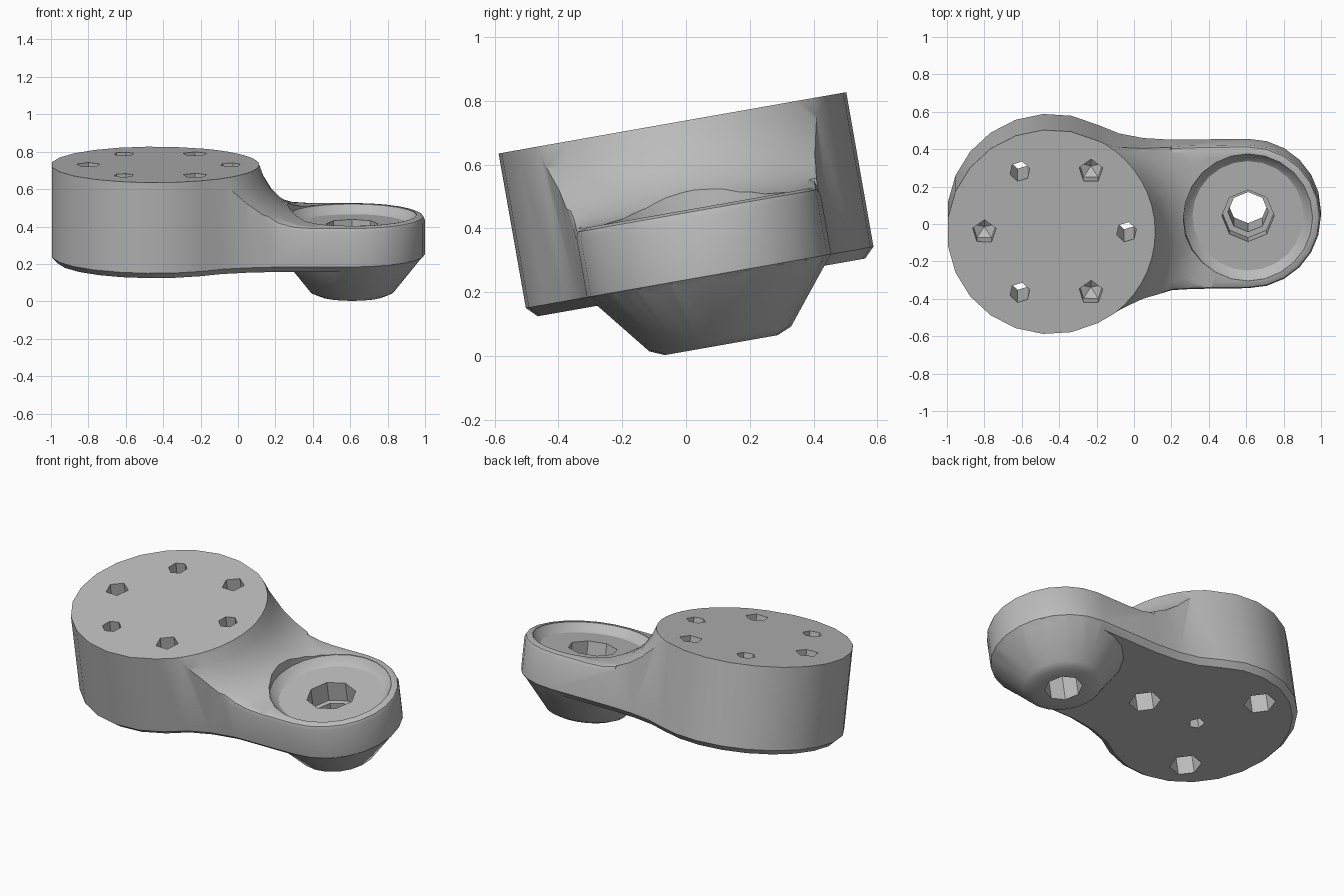
import bpy, bmesh, math
from mathutils import Matrix, Vector

if "Cube" in bpy.data.objects:
    bpy.data.objects.remove(bpy.data.objects["Cube"], do_unlink=True)

TILT = math.radians(10)
DISC = Vector((-0.445, 0.085))
HUB = Vector((0.61, 0.115))
BOLTS = Vector((-0.42, 0.085))
BOTTOM, TOP, CHAMFER = 0.203, 0.727, 0.032


def make_object(name, bm):
    bmesh.ops.recalc_face_normals(bm, faces=bm.faces)
    mesh = bpy.data.meshes.new(name)
    bm.to_mesh(mesh)
    bm.free()
    obj = bpy.data.objects.new(name, mesh)
    bpy.context.collection.objects.link(obj)
    return obj


def lathe(name, profile, centre, sides, turn=0.0):
    """Solid of revolution; the profile starts and ends on the axis."""
    bm = bmesh.new()
    rings = []
    for r, z in profile:
        count = sides if r > 0 else 1
        rings.append([bm.verts.new((centre.x + r * math.cos(turn + math.tau * i / sides),
                                    centre.y + r * math.sin(turn + math.tau * i / sides), z))
                      for i in range(count)])
    for a, b in zip(rings, rings[1:]):
        for i in range(sides):
            j = (i + 1) % sides
            face = [a[i % len(a)], a[j % len(a)], b[j % len(b)], b[i % len(b)]]
            bm.faces.new(list(dict.fromkeys(face)))
    return make_object(name, bm)


def combine(target, tool, operation):
    mod = target.modifiers.new("combine", 'BOOLEAN')
    mod.operation, mod.solver, mod.object = operation, 'EXACT', tool
    bpy.context.view_layer.objects.active = target
    bpy.ops.object.modifier_apply(modifier=mod.name)
    bpy.data.objects.remove(tool, do_unlink=True)


def arc(centre, radius, start, end, steps):
    return [centre + radius * Vector((math.cos(a), math.sin(a)))
            for a in (math.radians(start + (end - start) * i / steps) for i in range(steps + 1))]


# Plan outline: large disc, waisted sides, rounded small end
waist = [(-0.08, 0.095, 0.438), (0.05, 0.103, 0.405), (0.2, 0.11, 0.389)]
outline = arc(DISC, 0.555, 63, 297, 15)
outline += [Vector((x, c - h)) for x, c, h in waist]
outline += arc(HUB, 0.389, -90, 90, 12)
outline += [Vector((x, c + h)) for x, c, h in reversed(waist)]

# Arm body: outline extruded with a chamfered underside
bm = bmesh.new()
n = len(outline)
levels = []
for inset, z in ((CHAMFER, BOTTOM), (0, BOTTOM + CHAMFER), (0, TOP)):
    ring = []
    for i, p in enumerate(outline):
        along = (outline[(i + 1) % n] - outline[i - 1]).normalized()
        q = p + inset * Vector((-along.y, along.x))
        ring.append(bm.verts.new((q.x, q.y, z)))
    levels.append(ring)
for a, b in zip(levels, levels[1:]):
    for i in range(n):
        j = (i + 1) % n
        bm.faces.new((a[i], a[j], b[j], b[i]))
bm.faces.new(levels[0])
bm.faces.new(levels[-1])
body = make_object("swivel_arm", bm)

# Concave sweep from the disc down to the thin end
sweep = [(0, 1.0), (2, 1.0), (2, 0.45), (0.92, 0.45), (0.83, 0.457), (0.76, 0.478),
         (0.69, 0.52), (0.63, 0.58), (0.585, 0.655), (0.558, TOP + 0.001), (0, TOP + 0.001)]
combine(body, lathe("sweep_cutter", sweep, DISC, 48), 'DIFFERENCE')

# Soften the upper edge of the thin end
bm = bmesh.new()
bm.from_mesh(body.data)
rim = [e for e in bm.edges if len(e.link_faces) == 2 and e.calc_face_angle(0) > 0.7
       and all(v.co.x > 0.15 and 0.42 < v.co.z < 0.6 for v in e.verts)]
bmesh.ops.bevel(bm, geom=rim, offset=0.028, segments=2, profile=0.5, affect='EDGES')
bm.to_mesh(body.data)
bm.free()

# Conical boss below the thin end
boss = [(0, 0.3), (0.34, 0.3), (0.383, 0.23), (0.226, 0.034), (0.18, 0.014), (0, 0.014)]
combine(body, lathe("boss", boss, HUB, 20), 'UNION')

# Dished seat and stepped bore
seat = [(0, 0.8), (0.355, 0.8), (0.345, 0.447), (0.32, 0.415), (0.297, 0.4), (0, 0.4)]
combine(body, lathe("seat_cutter", seat, HUB, 24), 'DIFFERENCE')
bore = [(0, 0.5), (0.14, 0.5), (0.14, 0.28), (0.108, 0.28), (0.108, -0.1), (0, -0.1)]
combine(body, lathe("bore_cutter", bore, HUB, 8), 'DIFFERENCE')

# Bolt circle: alternate through holes and blind holes with pointed ends
through = [(0, 0.9), (0.055, 0.9), (0.055, 0.34), (0.09, 0.34), (0.09, 0.1), (0, 0.1)]
blind = [(0, 0.9), (0.066, 0.9), (0.066, 0.6), (0, 0.56)]
for k in range(6):
    angle = k * math.tau / 6
    spot = BOLTS + 0.38 * Vector((math.cos(angle), math.sin(angle)))
    profile, sides = (blind, 5) if k % 2 else (through, 6)
    combine(body, lathe("bolt_cutter", profile, spot, sides, 0.3), 'DIFFERENCE')

# Small centre hole on the underside
centre_hole = [(0, 0.32), (0.045, 0.32), (0.045, 0.1), (0, 0.1)]
combine(body, lathe("centre_cutter", centre_hole, BOLTS, 5), 'DIFFERENCE')

# Lean the part and finish it
body.data.transform(Matrix.Rotation(TILT, 4, 'X'))
grey = bpy.data.materials.new("plain_grey")
grey.use_nodes = True
colour = (0.5, 0.5, 0.5, 1)
grey.diffuse_color = colour
grey.node_tree.nodes["Principled BSDF"].inputs["Base Color"].default_value = colour
body.data.materials.clear()
body.data.materials.append(grey)
for poly in body.data.polygons:
    poly.material_index = 0
bpy.ops.object.select_all(action='DESELECT')
body.select_set(True)
bpy.context.view_layer.objects.active = body
bpy.ops.object.shade_smooth_by_angle(angle=math.radians(32))
